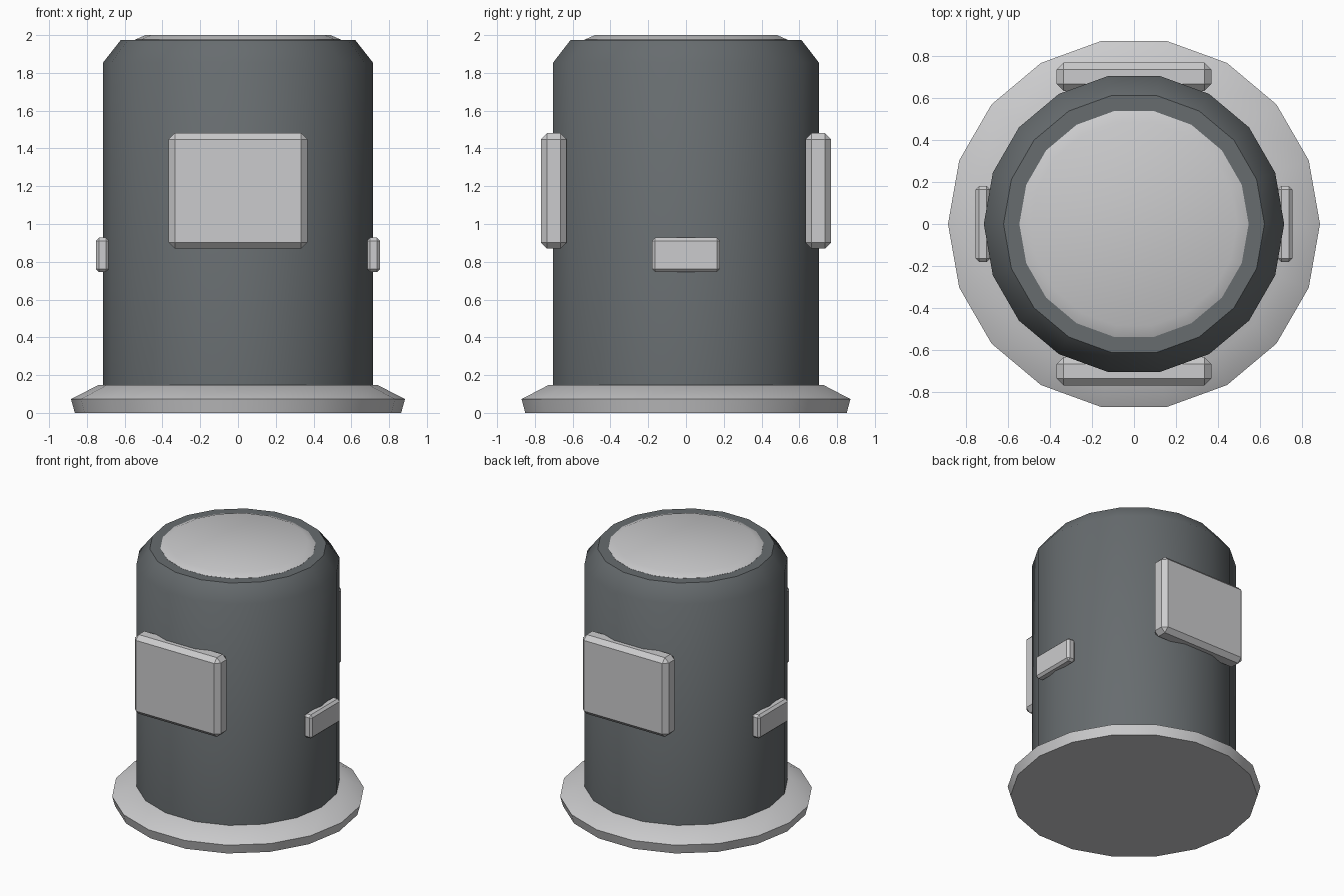
import bpy
import bmesh
from math import cos, sin, tau, radians
from mathutils import Vector

SIDES = 18

if "Cube" in bpy.data.objects:
    bpy.data.objects.remove(bpy.data.objects["Cube"], do_unlink=True)


def make_material(name, rgb):
    mat = bpy.data.materials.new(name)
    mat.use_nodes = True
    mat.diffuse_color = (*rgb, 1)
    mat.node_tree.nodes["Principled BSDF"].inputs["Base Color"].default_value = (*rgb, 1)
    return mat


dark_grey = make_material("dark slate grey", (0.135, 0.15, 0.158))
light_grey = make_material("light grey", (0.6, 0.6, 0.61))


def add_object(name, bm, mat):
    bmesh.ops.recalc_face_normals(bm, faces=bm.faces)
    mesh = bpy.data.meshes.new(name)
    bm.to_mesh(mesh)
    bm.free()
    mesh.materials.append(mat)
    obj = bpy.data.objects.new(name, mesh)
    bpy.context.collection.objects.link(obj)
    return obj


def lathe(name, profile, mat, sharp_angle):
    """Stack of polygon rings (radius, height), closed at both ends."""
    bm = bmesh.new()
    rings = [[bm.verts.new((r * cos(tau * i / SIDES), r * sin(tau * i / SIDES), z))
              for i in range(SIDES)] for r, z in profile]
    for low, high in zip(rings, rings[1:]):
        for i in range(SIDES):
            j = (i + 1) % SIDES
            bm.faces.new((low[i], low[j], high[j], high[i]))
    bm.faces.new(rings[0][::-1])
    bm.faces.new(rings[-1])
    obj = add_object(name, bm, mat)
    bpy.ops.object.select_all(action='DESELECT')
    obj.select_set(True)
    bpy.context.view_layer.objects.active = obj
    bpy.ops.object.shade_smooth_by_angle(angle=radians(sharp_angle))


def chamfered_box(name, centre, size, chamfer, mat):
    bm = bmesh.new()
    bmesh.ops.create_cube(bm, size=1)
    for v in bm.verts:
        v.co = Vector(a * b for a, b in zip(v.co, size))
    bmesh.ops.bevel(bm, geom=bm.edges[:], offset=chamfer, segments=1,
                    affect='EDGES', profile=0.5)
    add_object(name, bm, mat).location = centre


# Flared foot, main drum and slightly raised lid
lathe("base_flange", [(0.864, 0), (0.884, 0.073), (0.74, 0.147)], light_grey, 45)
lathe("drum_body", [(0.714, 0.1), (0.714, 1.855), (0.62, 1.975)], dark_grey, 45)
lathe("top_lid", [(0.545, 1.96), (0.545, 1.976), (0.49, 2.0)], light_grey, 45)

# Large panels front and back, small blocks on the sides
for side, name in ((-1, "front_panel"), (1, "back_panel")):
    chamfered_box(name, (0, side * 0.7, 1.175), (0.735, 0.136, 0.612), 0.033, light_grey)
for side, name in ((-1, "right_block"), (1, "left_block")):
    chamfered_box(name, (side * 0.718, 0, 0.837), (0.07, 0.362, 0.182), 0.017, light_grey)
